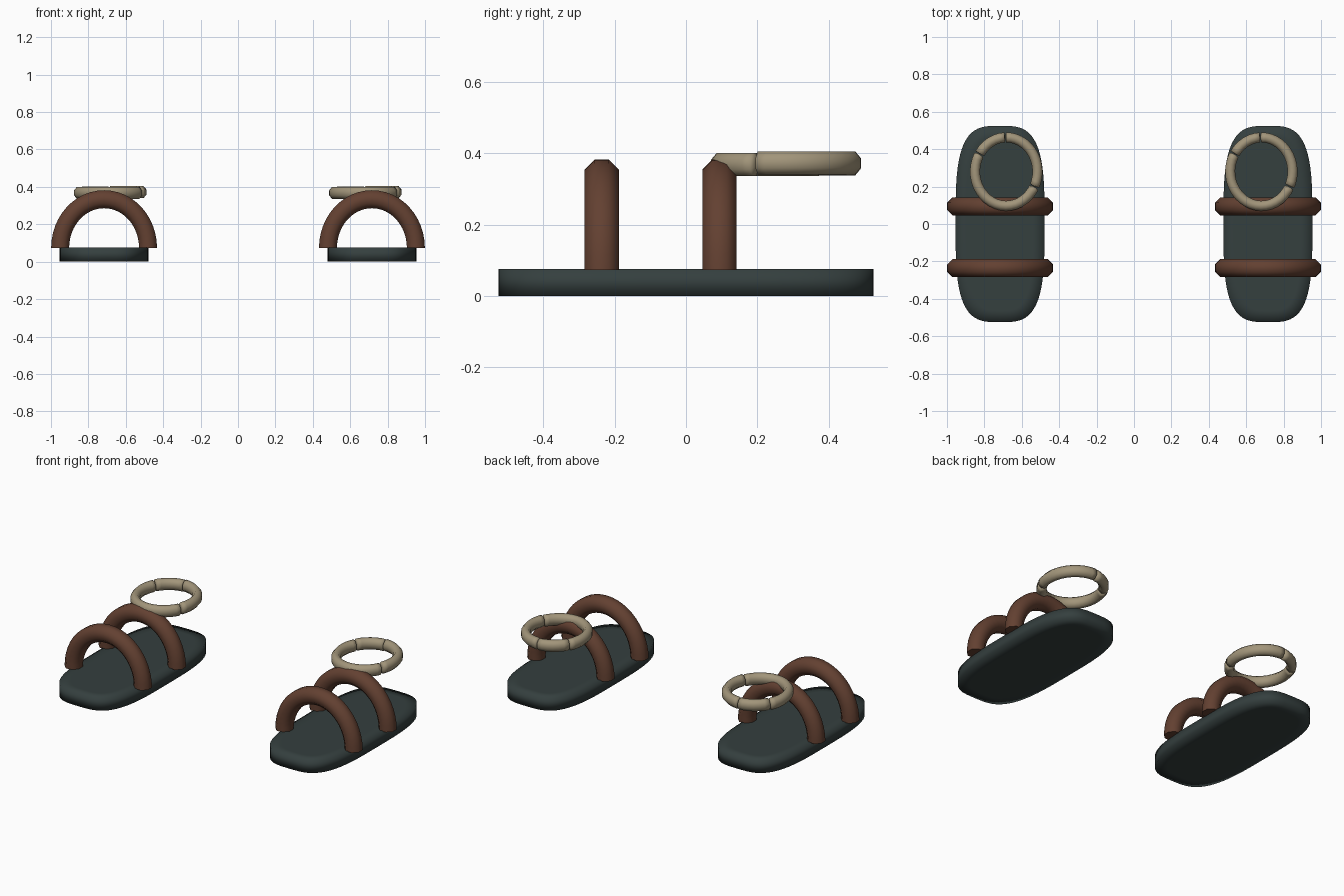
import bpy, bmesh, math
from math import sin, cos, pi, radians

if "Cube" in bpy.data.objects:
    bpy.data.objects.remove(bpy.data.objects["Cube"])


def material(name, rgb):
    m = bpy.data.materials.new(name)
    m.diffuse_color = (*rgb, 1)
    m.use_nodes = True
    m.node_tree.nodes["Principled BSDF"].inputs["Base Color"].default_value = m.diffuse_color
    return m


SOLE = material("dark slate", (0.035, 0.050, 0.049))
STRAP = material("brown leather", (0.125, 0.052, 0.031))
RING = material("tan bead", (0.36, 0.30, 0.195))


def finish(name, bm, mat):
    bmesh.ops.recalc_face_normals(bm, faces=bm.faces)
    mesh = bpy.data.meshes.new(name)
    bm.to_mesh(mesh)
    bm.free()
    mesh.materials.append(mat)
    for p in mesh.polygons:
        p.use_smooth = True
    ob = bpy.data.objects.new(name, mesh)
    bpy.context.collection.objects.link(ob)
    return ob


def skin(bm, rings):
    """Bridge closed rings of points and cap both ends."""
    vs = [[bm.verts.new(p) for p in r] for r in rings]
    n = len(vs[0])
    for a, b in zip(vs, vs[1:]):
        for i in range(n):
            j = (i + 1) % n
            bm.faces.new((a[i], a[j], b[j], b[i]))
    bm.faces.new(vs[0])
    bm.faces.new(vs[-1])


def sole(name, x):
    """Rounded oblong slab with a slightly inset top and bottom."""
    def outline(z, inset):
        pts = []
        for i in range(64):
            t = 2 * pi * i / 64
            c, s = cos(t), sin(t)
            px = math.copysign(abs(c) ** (2 / 3.4), c) * (0.238 - inset)
            py = math.copysign(abs(s) ** (2 / 3.4), s) * (0.525 - inset)
            pts.append((x + px, py, z))
        return pts
    bm = bmesh.new()
    skin(bm, [outline(0, 0.06), outline(0, 0), outline(0.076, 0), outline(0.076, 0.06)])
    finish(name, bm, SOLE)


def strap(name, x, y):
    """Half hoop with an eight-sided section, standing on the sole."""
    rings = []
    for k in range(25):
        a = pi * k / 24
        ring = []
        for i in range(8):
            t = pi / 8 + pi * i / 4
            r = 0.052 * cos(t)
            ring.append((x + (0.235 + r) * cos(a), y + 0.052 * sin(t),
                         0.073 + (0.261 + r) * sin(a)))
        rings.append(ring)
    bm = bmesh.new()
    skin(bm, rings)
    # square off the feet with a sharp edge
    ob = finish(name, bm, STRAP)
    for p in ob.data.polygons:
        if len(p.vertices) > 4:
            p.use_smooth = False


def bead(name, x, y, z, start, end):
    """Curved tube segment of the oval ring, pinched at both ends."""
    steps = max(6, round((end - start) / 9))
    stations = [(0, 0.45), (0.012, 1)]
    stations += [(k / steps, 1) for k in range(1, steps)]
    stations += [(0.988, 1), (1, 0.45)]
    rings = []
    for f, size in stations:
        a = radians(start + (end - start) * f)
        ring = []
        for i in range(8):
            t = pi / 8 + pi * i / 4
            r = 0.029 * size * cos(t)
            ring.append((x + (0.167 + r) * cos(a), y + (0.183 + r) * sin(a),
                         z + 0.035 * size * sin(t)))
        rings.append(ring)
    bm = bmesh.new()
    skin(bm, rings)
    finish(name, bm, RING)


for side, x, ring_x in (("left", -0.716, -0.683), ("right", 0.716, 0.681)):
    sole(side + "_sole", x)
    strap(side + "_front_strap", x, -0.236)
    strap(side + "_back_strap", x, 0.094)
    # oval heel ring made of separate curved beads
    bead(side + "_ring_outer", ring_x, 0.28, 0.372, -25.5, 91.5)
    bead(side + "_ring_short", ring_x, 0.28, 0.370, 92.5, 148.5)
    bead(side + "_ring_inner", ring_x, 0.28, 0.368, 149.5, 333.5)
